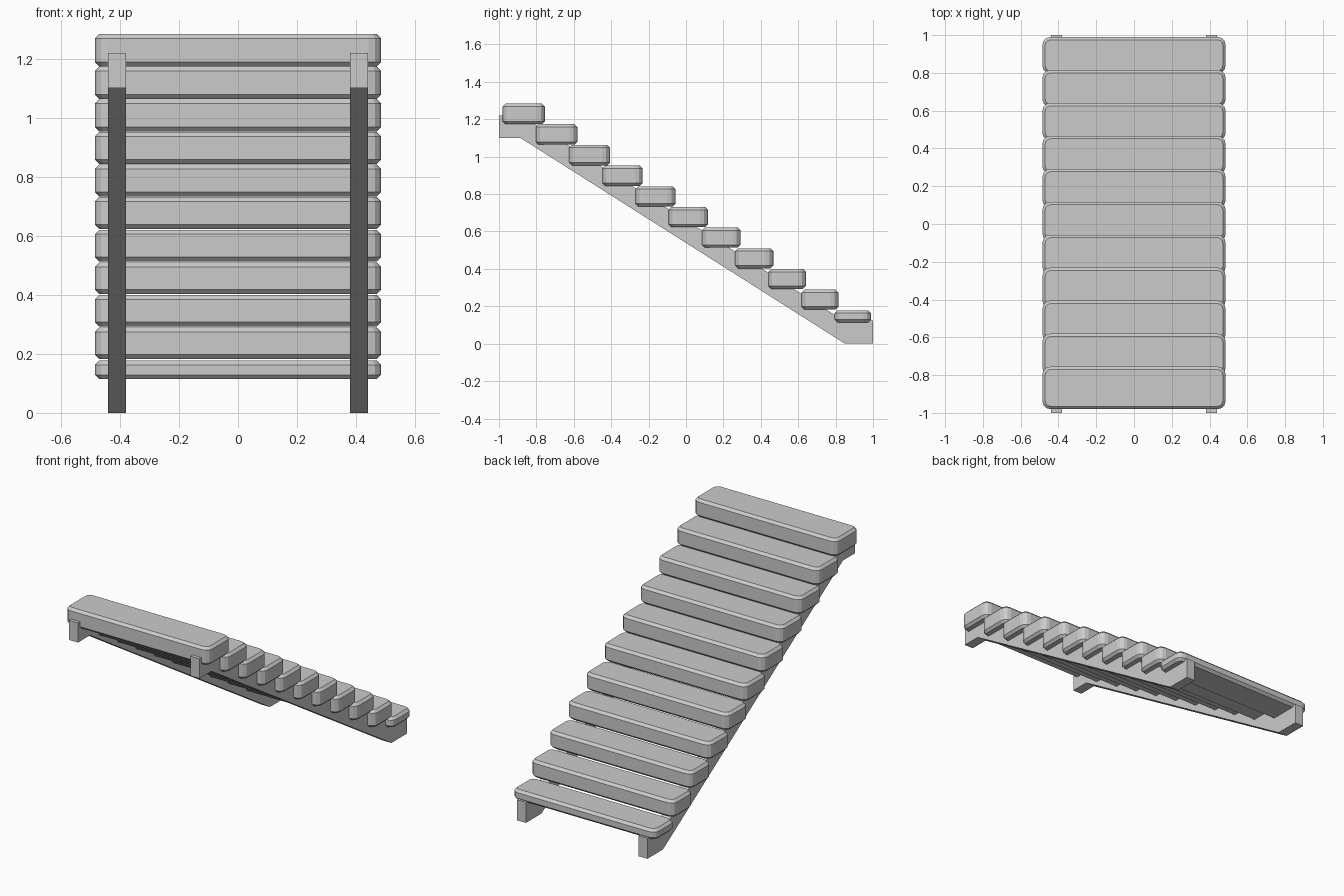
import bpy, bmesh

cube = bpy.data.objects.get("Cube")
if cube:
    bpy.data.objects.remove(cube)

grey = bpy.data.materials.new("light_grey")
grey.use_nodes = True
colour = (0.6, 0.6, 0.6, 1)
grey.diffuse_color = colour
grey.node_tree.nodes["Principled BSDF"].inputs["Base Color"].default_value = colour


def add_object(name, bm):
    bmesh.ops.recalc_face_normals(bm, faces=bm.faces)
    mesh = bpy.data.meshes.new(name)
    bm.to_mesh(mesh)
    bm.free()
    mesh.materials.append(grey)
    obj = bpy.data.objects.new(name, mesh)
    bpy.context.collection.objects.link(obj)


def add_tread(name, half_x, y0, y1, z0, z1, corner=0.042, edge=0.015):
    bm = bmesh.new()
    bmesh.ops.create_cube(bm, size=1)
    for v in bm.verts:
        v.co = (half_x if v.co.x > 0 else -half_x,
                y1 if v.co.y > 0 else y0,
                z1 if v.co.z > 0 else z0)
    # Rounded plan corners
    uprights = [e for e in bm.edges
                if abs(e.verts[0].co.z - e.verts[1].co.z) > 0.01]
    bmesh.ops.bevel(bm, geom=uprights, offset=corner, segments=3,
                    profile=0.5, affect='EDGES')
    # Chamfered top and bottom rims
    rims = [e for e in bm.edges
            if abs(e.verts[0].co.z - e.verts[1].co.z) < 1e-4]
    bmesh.ops.bevel(bm, geom=rims, offset=edge, segments=1, affect='EDGES')
    add_object(name, bm)


def add_stringer(name, x0, x1):
    # Sloping side beam with level ends
    profile = [(-1, 1.1), (-0.885, 1.1), (0.85, 0), (1, 0),
               (1, 0.125), (0.84, 0.125), (-0.88, 1.22), (-1, 1.22)]
    bm = bmesh.new()
    face = bm.faces.new([bm.verts.new((x0, y, z)) for y, z in profile])
    ext = bmesh.ops.extrude_face_region(bm, geom=[face])
    moved = [g for g in ext["geom"] if isinstance(g, bmesh.types.BMVert)]
    bmesh.ops.translate(bm, verts=moved, vec=(x1 - x0, 0, 0))
    add_object(name, bm)


add_stringer("left_stringer", 0.38, 0.44)
add_stringer("right_stringer", -0.44, -0.38)

# Treads descend from the front, the lowest one being thinner
COUNT = 11
for i in range(COUNT):
    t = i / (COUNT - 1)
    y0 = -0.98 + 1.775 * t
    depth = 0.225 - 0.03 * t
    top = 1.284 - 1.106 * t
    thickness = 0.11 - 0.005 * t if i < COUNT - 1 else 0.064
    add_tread(f"tread_{i + 1}", 0.485, y0, y0 + depth, top - thickness, top)
